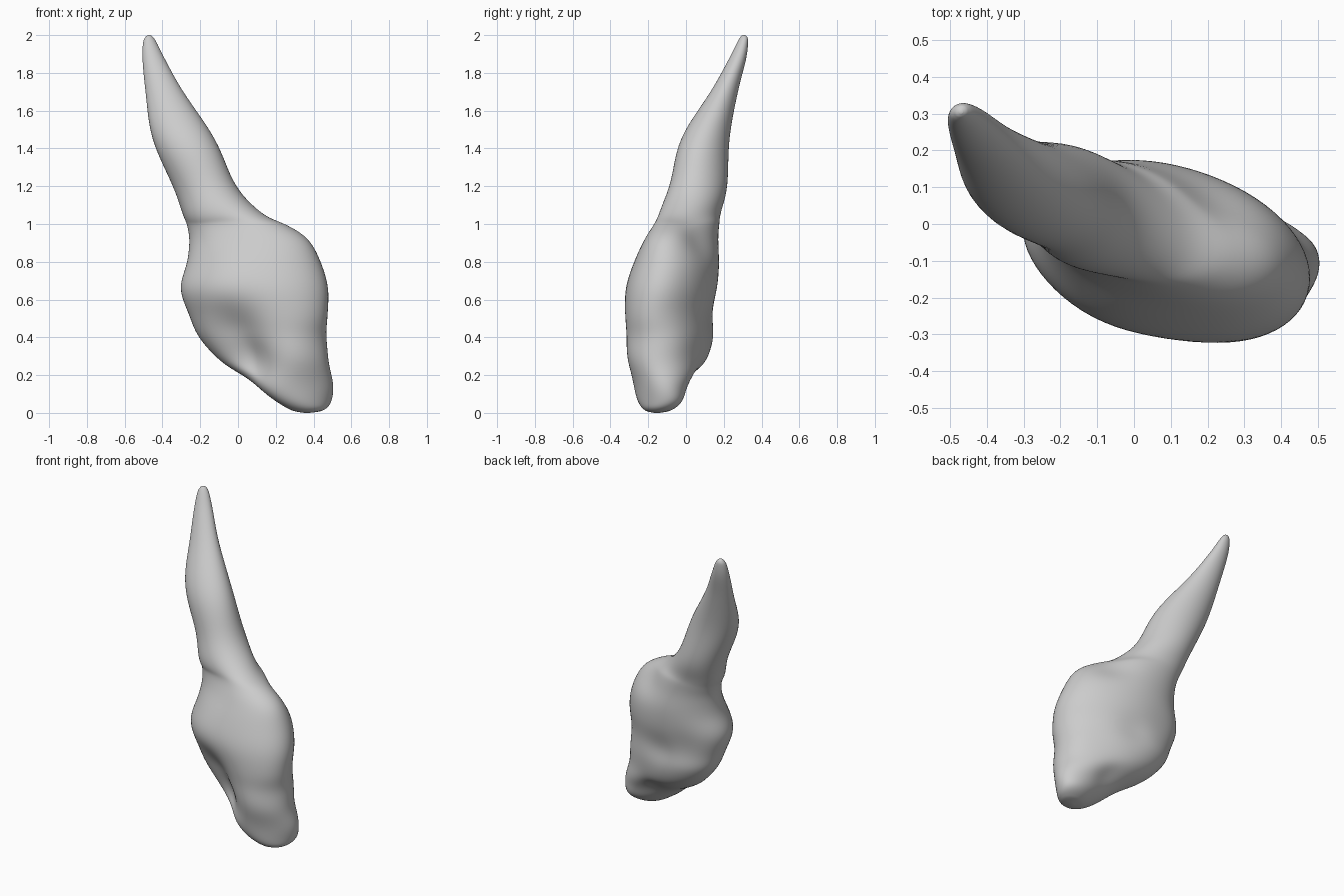
import bpy, bmesh, math
from mathutils import Vector

SEGMENTS = 72   # points around each ring
STEPS = 7       # rings between neighbouring sections

default_cube = bpy.data.objects.get("Cube")
if default_cube:
    bpy.data.objects.remove(default_cube, do_unlink=True)

# Cross-sections from foot to tip: height, left, right, front, back, slant
sections = [
    (0, .35, .38, -.17, -.14, .2),
    (.015, .28, .455, -.22, -.075, .2),
    (.06, .2, .495, -.255, -.02, .3),
    (.15, .06, .505, -.28, .015, .15),
    (.27, -.095, .475, -.3, .105, -.27),
    (.4, -.21, .46, -.31, .15, -.32),
    (.52, -.262, .475, -.325, .155, -.32),
    (.66, -.308, .48, -.32, .172, -.26),
    (.8, -.27, .44, -.275, .177, -.27),
    (.92, -.253, .375, -.22, .172, -.38),
    (1, -.264, .265, -.17, .177, -.4),
    (1.06, -.29, .13, -.14, .185, -.33),
    (1.2, -.345, -.01, -.085, .22, -.18),
    (1.45, -.455, -.12, -.03, .23, -.15),
    (1.7, -.49, -.29, .13, .275, -.12),
    (1.87, -.506, -.385, .225, .318, 0),
    (1.96, -.503, -.43, .27, .329, .1),
    (1.99, -.49, -.45, .288, .324, .1),
    (2, -.475, -.465, .3, .31, 0),
]

# Hollows and swellings: centre, reach, signed depth
reliefs = [
    ((-.01, -.24, .43), .14, -.065),   # front hollow
    ((.06, -.22, .26), .12, -.075),    # front hollow, lower end
    ((.29, -.31, .33), .12, .015),     # front ridge
    ((-.08, -.27, .7), .16, .015),     # front swelling
    ((.1, .14, .5), .1, -.02),         # back fold
    ((-.08, .14, .58), .12, -.015),    # back fold, continued
    ((.22, .04, .18), .08, -.025),     # groove above the foot
    ((.45, -.04, .36), .13, .022),     # side swelling
    ((.24, .08, .95), .13, -.035),     # groove behind the shoulder
    ((-.22, -.07, 1.02), .13, .03),    # swelling where the horn begins
]


def blend(a, b, c, d, t):
    """Smooth curve from b to c."""
    return .5 * (2 * b + (c - a) * t + (2 * a - 5 * b + 4 * c - d) * t * t
                 + (3 * b - a - 3 * c + d) * t ** 3)


def smooth_sections(rows):
    last = len(rows) - 1
    for i in range(last):
        near = [rows[min(max(i + k, 0), last)] for k in (-1, 0, 1, 2)]
        for s in range(STEPS):
            yield [blend(*values, s / STEPS) for values in zip(*near)]
    yield rows[-1]


def ring_points(section):
    """Slanted oval that fills the section's width and depth."""
    z, left, right, front, back, slant = section
    upright = math.sqrt(1 - slant * slant)
    for k in range(SEGMENTS):
        c = math.cos(math.tau * k / SEGMENTS)
        s = math.sin(math.tau * k / SEGMENTS)
        yield Vector(((left + right) / 2 + (right - left) / 2 * c,
                      (front + back) / 2 + (back - front) / 2 * (slant * c + upright * s),
                      z))


def build_body():
    bm = bmesh.new()
    rings = [[bm.verts.new(p) for p in ring_points(sec)]
             for sec in smooth_sections(sections)]
    for low, high in zip(rings, rings[1:]):
        for k in range(SEGMENTS):
            n = (k + 1) % SEGMENTS
            bm.faces.new((low[k], low[n], high[n], high[k]))
    bm.faces.new(reversed(rings[0]))
    bm.faces.new(rings[-1])
    bm.normal_update()

    # Press the hollows in and push the swellings out
    offsets = []
    for v in bm.verts:
        amount = sum(depth * math.exp(-((v.co - Vector(centre)).length / reach) ** 2)
                     for centre, reach, depth in reliefs)
        offsets.append(v.normal * amount)
    for v, offset in zip(bm.verts, offsets):
        v.co += offset

    # Soften the skin between the closed ends
    skin = [v for ring in rings[STEPS:-STEPS] for v in ring]
    for _ in range(8):
        bmesh.ops.smooth_vert(bm, verts=skin, factor=.5,
                              use_axis_x=True, use_axis_y=True, use_axis_z=True)
    bmesh.ops.recalc_face_normals(bm, faces=bm.faces)
    for f in bm.faces:
        f.smooth = True
    mesh = bpy.data.meshes.new("horned_body")
    bm.to_mesh(mesh)
    bm.free()
    return mesh


# Single grey material
grey = bpy.data.materials.new("light_grey")
grey.use_nodes = True
colour = (.6, .6, .6, 1)
grey.diffuse_color = colour
for node in grey.node_tree.nodes:
    if node.type == 'BSDF_PRINCIPLED':
        node.inputs["Base Color"].default_value = colour

body = bpy.data.objects.new("horned_body", build_body())
body.data.materials.append(grey)
bpy.context.collection.objects.link(body)
